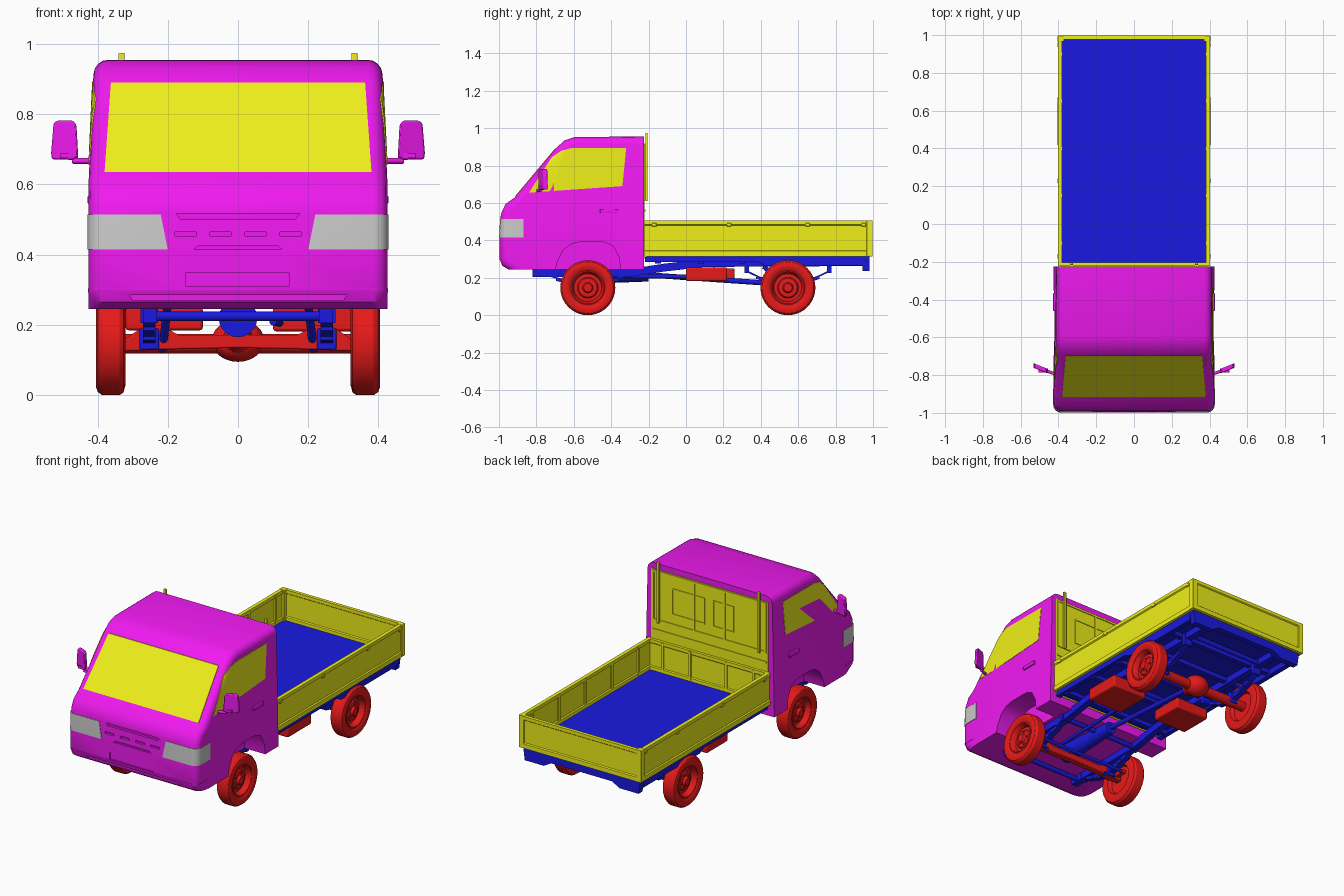
import bpy, bmesh, math
from mathutils import Vector, Matrix

if "Cube" in bpy.data.objects:
    bpy.data.objects.remove(bpy.data.objects["Cube"])


def material(name, rgb):
    m = bpy.data.materials.new(name)
    m.diffuse_color = (*rgb, 1)
    m.use_nodes = True
    m.node_tree.nodes["Principled BSDF"].inputs["Base Color"].default_value = m.diffuse_color
    return m


MAG = material("magenta", (0.88, 0.01, 0.88))
YEL = material("yellow", (0.87, 0.87, 0.01))
BLU = material("blue", (0.01, 0.01, 0.75))
RED = material("red", (0.8, 0.01, 0.01))


def finish(name, bm, mat=None, mirror=False, bevel=0):
    bmesh.ops.recalc_face_normals(bm, faces=bm.faces[:])
    me = bpy.data.meshes.new(name)
    bm.to_mesh(me)
    bm.free()
    ob = bpy.data.objects.new(name, me)
    bpy.context.scene.collection.objects.link(ob)
    if mat:
        me.materials.append(mat)
    if bevel:
        b = ob.modifiers.new("bevel", 'BEVEL')
        b.width, b.segments = bevel, 2
    if mirror:
        ob.modifiers.new("mirror", 'MIRROR')
    return ob


def prism_bm(pts, axis, a, b):
    place = {'x': lambda p, t: (t, p[0], p[1]), 'y': lambda p, t: (p[0], t, p[1])}[axis]
    bm = bmesh.new()
    lo = [bm.verts.new(place(p, a)) for p in pts]
    hi = [bm.verts.new(place(p, b)) for p in pts]
    bm.faces.new(lo)
    bm.faces.new(hi)
    for i in range(len(pts)):
        j = (i + 1) % len(pts)
        bm.faces.new((lo[i], lo[j], hi[j], hi[i]))
    bmesh.ops.recalc_face_normals(bm, faces=bm.faces[:])
    return bm


def prism(name, pts, axis, a, b, mat=None, **kw):
    return finish(name, prism_bm(pts, axis, a, b), mat, **kw)


def box(name, x0, x1, y0, y1, z0, z1, mat=None, **kw):
    return prism(name, [(y0, z0), (y1, z0), (y1, z1), (y0, z1)], 'x', x0, x1, mat, **kw)


def strip(name, path, h, x0, x1, mat):
    # ribbon following a side-view path
    pts = path + [(y, z - h) for y, z in reversed(path)]
    return prism(name, pts, 'x', x0, x1, mat, mirror=True)


def rod(name, p, q, r, mat, r2=None, mirror=False):
    p, q = Vector(p), Vector(q)
    d = q - p
    mtx = Matrix.Translation((p + q) / 2) @ d.to_track_quat('Z', 'Y').to_matrix().to_4x4()
    bm = bmesh.new()
    bmesh.ops.create_cone(bm, cap_ends=True, segments=20, radius1=r, radius2=r2 or r,
                          depth=d.length, matrix=mtx)
    return finish(name, bm, mat, mirror)


def boolean(ob, cutter, op):
    m = ob.modifiers.new("bool", 'BOOLEAN')
    m.operation, m.solver, m.object = op, 'EXACT', cutter
    dg = bpy.context.evaluated_depsgraph_get()
    me = bpy.data.meshes.new_from_object(ob.evaluated_get(dg))
    ob.modifiers.clear()
    ob.data = me
    bpy.data.objects.remove(cutter)


# Cab body: side profile, tapered upwards, rounded outline
profile = [(-.225, .245), (-.95, .245), (-.983, .265), (-.996, .30), (-.996, .42), (-.99, .54),
           (-.965, .594), (-.915, .63), (-.695, .893), (-.65, .934), (-.594, .953), (-.225, .955)]
bm = prism_bm(profile, 'x', -.425, .425)
for v in bm.verts:
    v.co.x *= 1 - max(0, v.co.z - .6) * .1
rim = []
for e in bm.edges:
    a, b = e.verts
    mid = (a.co + b.co) / 2
    if a.co.x * b.co.x > 0 and mid.z > .25 and mid.y < -.23:
        rim.append(e)
bmesh.ops.bevel(bm, geom=rim, offset=.04, segments=4, profile=.5, affect='EDGES')
cab = finish("cab_body", bm, MAG)
shell = cab.data.copy()


def skin(name, pts, axis, a, b, mat, t=.003, mirror=False):
    # panel that follows the cab surface inside a prism
    bm = bmesh.new()
    bm.from_mesh(shell)
    bm.normal_update()
    for v in bm.verts:
        v.co += v.normal * t
    ob = finish(name, bm, mat)
    if not mat:
        ob.data.materials.clear()
    boolean(ob, prism("cutter", pts, axis, a, b), 'INTERSECT')
    if mirror:
        ob.modifiers.new("mirror", 'MIRROR')
    return ob


# Glass, headlights and bumper lip
skin("windshield", [(-.38, .635), (.38, .635), (.362, .89), (-.362, .89)], 'y', -1.1, -.6, YEL)
skin("side_window", [(-.84, .655), (-.34, .69), (-.32, .893), (-.615, .893), (-.665, .88), (-.717, .845)],
     'x', .38, .5, YEL, mirror=True)
head = skin("headlight", [(.2, .415), (.5, .415), (.5, .515), (.22, .515)], 'y', -1.1, -.87, None, mirror=True)
head.data.materials.clear()
skin("bumper_lip", [(-1.1, .292), (-.9, .292), (-.9, .304), (-1.1, .304)], 'x', -.5, .5, MAG, .002)

# Recesses cut in the cab: wheel arches, grille, plate, bumper groove, door handles
arch = [(-.705, .2), (-.69, .28), (-.655, .35), (-.615, .38), (-.57, .391), (-.44, .391),
        (-.39, .37), (-.358, .31), (-.345, .2)]
cuts = []
for s in (-1, 1):
    cuts.append(prism("cutter", arch, 'x', s * .29, s * .6))
    cuts.append(box("cutter", *sorted((s * .42, s * .6)), -.465, -.36, .527, .572))
for pts, depth in [([(-.175, .517), (.175, .517), (.165, .502), (-.165, .502)], -.978),
                   ([(-.11, .427), (.11, .427), (.125, .416), (-.125, .416)], -.985),
                   ([(-.148, .31), (.145, .31), (.145, .35), (-.148, .35)], -.991),
                   ([(-.3, .27), (.3, .27), (.31, .286), (-.31, .286)], -.978)]:
    cuts.append(prism("cutter", pts, 'y', -1.1, depth))
for x in (-.15, -.05, .05, .15):
    cuts.append(box("cutter", x - .03, x + .03, -1.1, -.98, .453, .465))
for c in cuts:
    boolean(cab, c, 'DIFFERENCE')
box("door_handle", .41, .428, -.46, -.365, .545, .568, MAG, mirror=True, bevel=.003)

# Wing mirrors
bm = prism_bm([(.455, .68), (.47, .67), (.53, .672), (.532, .69), (.525, .775), (.515, .782), (.47, .782), (.46, .77)],
              'y', -.012, .012)
for v in bm.verts:
    v.co.y += -.79 + (v.co.x - .43) * .4
finish("wing_mirror", bm, MAG, mirror=True, bevel=.005)
rod("mirror_arm", (.415, -.795, .667), (.47, -.775, .667), .008, MAG, mirror=True)
box("mirror_bracket", .455, .505, -.785, -.765, .675, .69, MAG, mirror=True)

# Cab rear wall and window
box("rear_panel", -.385, .385, -.23, -.221, .3, .92, YEL)
for x in (-.37, -.1, .1, .37):
    box("rear_window_post", x - .006, x + .006, -.222, -.216, .62, .91, YEL)
for z in (.56, .62, .91):
    box("rear_window_rail", -.376, .376, -.222, -.216, z - .006, z + .006, YEL)
for x0, x1 in ((-.16, -.03), (.03, .24)):
    for z in (.68, .83):
        box("rear_pane_rail", x0, x1, -.222, -.217, z, z + .006, YEL)
    for x in (x0, x1):
        box("rear_pane_side", x, x + .006, -.222, -.217, .68, .836, YEL)
box("guard_post", .323, .34, -.217, -.205, .61, .975, YEL, mirror=True, bevel=.003)


# Cargo bed walls with stepped cross-section
def wall(i, o):
    d = (o - i) * .3
    return [(i, .315), (o, .315), (o, .342), (o - d, .347), (o - d, .48), (o, .485), (o, .505),
            (i, .505), (i, .485), (i + d, .48), (i + d, .347), (i, .342)]


prism("bed_side", wall(.38, .402), 'y', -.222, .98, YEL, mirror=True)
prism("tailgate", wall(.978, .998), 'x', -.402, .402, YEL)
prism("headboard", wall(-.205, -.222), 'x', -.385, .385, YEL)
for y in (-.1, .15, .4, .65, .9):
    box("bed_inner_rib", .379, .39, y - .008, y + .008, .33, .5, YEL, mirror=True)
for y in (-.17, .23, .65, .95):
    box("bed_latch", .398, .406, y - .012, y + .012, .475, .492, YEL, mirror=True, bevel=.002)
for x in (.12, .3):
    box("headboard_rib", x - .008, x + .008, -.212, -.203, .33, .5, YEL, mirror=True)
box("bed_corner_post", .37, .404, .965, .998, .315, .507, YEL, mirror=True, bevel=.003)

# Bed floor, sills and rear skirt
box("bed_floor", -.385, .385, -.21, .98, .3, .322, BLU)
prism("bed_sill", [(-.22, .285), (.38, .285), (.42, .265), (.95, .265), (.95, .31), (-.22, .31)],
      'x', .355, .385, BLU, mirror=True)
prism("rear_skirt", [(0, .265), (.2, .265), (.25, .237), (.375, .237), (.385, .31), (0, .31)],
      'y', .945, .982, BLU, mirror=True)
for y in (-.15, .08, .3, .52, .74):
    box("cross_member", -.37, .37, y - .015, y + .015, .275, .303, BLU)

# Ladder frame and driveline
rail = [(-.82, .247), (-.3, .247), (-.12, .275), (.1, .3), (.95, .305)]
strip("frame_rail", rail, .042, .23, .27, BLU)
for y, z in ((-.78, .225), (-.3, .225), (.15, .27), (.8, .28)):
    rod("frame_cross_tube", (-.24, y, z), (.24, y, z), .014, BLU)
rod("gearbox", (0, -.6, .22), (0, -.2, .215), .055, BLU, .035)
rod("drive_shaft", (0, -.2, .215), (0, .53, .165), .014, BLU)
rod("exhaust_pipe", (.1, -.5, .21), (.12, .05, .205), .011, BLU)
box("fuel_tank", .1, .33, .0, .22, .182, .255, RED, bevel=.008)
box("battery_box", -.32, -.1, .06, .26, .185, .25, RED, bevel=.008)

# Leaf springs and hangers on both axles
for tag, y0, zt in (("front", -.525, .225), ("rear", .545, .245)):
    for k, half in enumerate((.23, .17, .1)):
        arc = [(y0 + half * t, .178 - k * .01 + (zt - .178) * (half * t / .23) ** 2)
               for t in (-1, -.66, -.33, 0, .33, .66, 1)]
        strip(tag + "_leaf_spring", arc, .01, .235, .27, BLU)
    for s in (-.22, .22):
        box(tag + "_spring_hanger", .228, .277, y0 + s - .012, y0 + s + .012, zt - .02, zt + .05, BLU, mirror=True)
    box(tag + "_spring_clamp", .225, .28, y0 - .03, y0 + .03, .13, .19, BLU, mirror=True, bevel=.004)
    rod(tag + "_damper", (.215, y0 + .02, .13), (.2, y0 - .13, .26), .012, BLU, mirror=True)

# Front beam axle and steering rod
prism("front_axle", [(-.33, .125), (-.22, .13), (0, .135), (.22, .13), (.33, .125), (.33, .155), (.27, .195), (.22, .2),
                     (.17, .172), (-.17, .172), (-.22, .2), (-.27, .195), (-.33, .155)],
      'y', -.545, -.505, RED, bevel=.004)
rod("steering_rod", (-.3, -.45, .15), (.3, -.45, .15), .01, BLU)
box("steering_arm", .285, .31, -.53, -.44, .14, .16, RED, mirror=True)

# Rear axle with differential
rod("rear_axle", (-.34, .545, .147), (.34, .545, .147), .028, RED)
bm = bmesh.new()
bmesh.ops.create_uvsphere(bm, u_segments=20, v_segments=12, radius=1,
                          matrix=Matrix.Translation((0, .545, .155)) @ Matrix.Diagonal((.075, .065, .06, 1)))
finish("differential", bm, RED)
rod("differential_nose", (0, .46, .165), (0, .52, .16), .03, RED, .05)

# Wheels: tyre and rim turned from one section (radius, x)
section = [(0, .392), (.022, .392), (.028, .378), (.05, .376), (.056, .366), (.074, .364), (.08, .388),
           (.086, .396), (.092, .394), (.105, .402), (.125, .404), (.138, .399), (.147, .386), (.147, .338),
           (.139, .326), (.12, .321), (.09, .323), (.08, .345), (0, .345)]
for tag, y0 in (("front", -.525), ("rear", .545)):
    bm = bmesh.new()
    vs = [bm.verts.new((x, y0, .147 + r)) for r, x in section]
    es = [bm.edges.new(p) for p in zip(vs, vs[1:])]
    bmesh.ops.spin(bm, geom=vs + es, cent=(0, y0, .147), axis=(1, 0, 0), angle=math.tau, steps=40, use_merge=True)
    bmesh.ops.remove_doubles(bm, verts=bm.verts[:], dist=1e-5)
    finish(tag + "_wheel", bm, RED, mirror=True)
    for k in range(5):
        a = k * math.tau / 5
        y, z = y0 + .039 * math.cos(a), .147 + .039 * math.sin(a)
        rod(tag + "_wheel_nut", (.37, y, z), (.382, y, z), .006, RED, mirror=True)

# Smooth curved surfaces, keep hard edges
bpy.ops.object.select_all(action='SELECT')
bpy.context.view_layer.objects.active = cab
bpy.ops.object.shade_smooth_by_angle(angle=math.radians(32))
